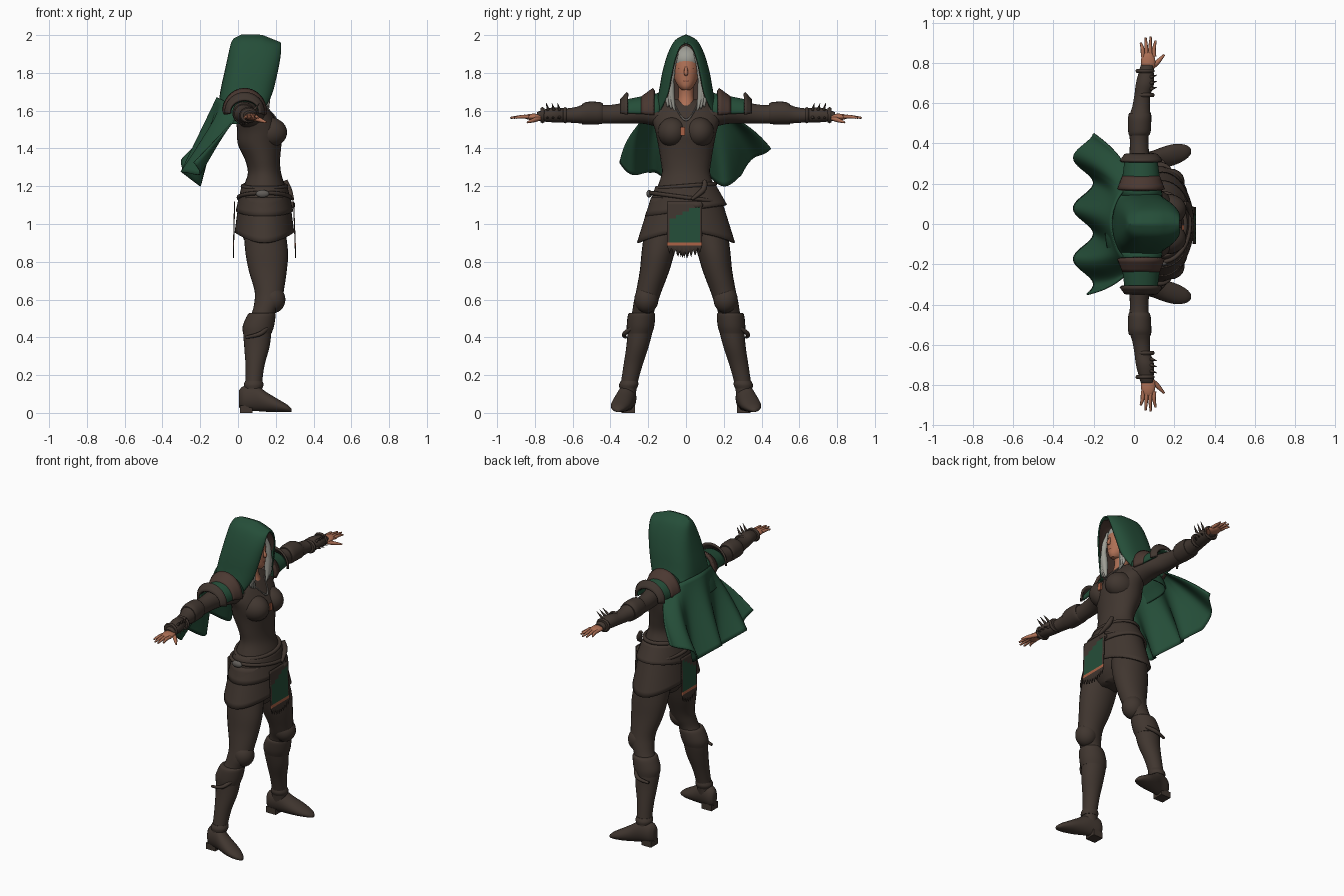
import bpy, bmesh, math
from math import sin, cos, pi, radians
from mathutils import Vector

cube = bpy.data.objects.get("Cube")
if cube:
    bpy.data.objects.remove(cube, do_unlink=True)


def material(name, r, g, b):
    m = bpy.data.materials.new(name)
    m.use_nodes = True
    m.diffuse_color = (r, g, b, 1)
    node = m.node_tree.nodes["Principled BSDF"]
    node.inputs["Base Color"].default_value = (r, g, b, 1)
    node.inputs["Roughness"].default_value = 0.9
    return m


LEATHER = material("brown leather", .052, .037, .029)
TRIM = material("dark red leather", .07, .04, .031)
GREEN = material("green cloth", .018, .075, .04)
SKIN = material("skin", .42, .16, .09)
LIPS = material("lips and brows", .25, .08, .05)
HAIR = material("grey hair", .34, .34, .3)
METAL = material("dull metal", .12, .11, .1)
HEM = material("orange thread", .4, .12, .06)


def finish(name, bm, mats, angle=50):
    """Turn a bmesh into a smooth shaded object."""
    mesh = bpy.data.meshes.new(name)
    bmesh.ops.recalc_face_normals(bm, faces=bm.faces)
    bm.to_mesh(mesh)
    bm.free()
    for m in mats:
        mesh.materials.append(m)
    mesh.shade_smooth()
    mesh.set_sharp_from_angle(angle=radians(angle))
    ob = bpy.data.objects.new(name, mesh)
    bpy.context.collection.objects.link(ob)
    return ob


def sheet(name, func, nu, nv, mats, thick=0, rule=None, inner=0):
    """Surface from func(u, v); thick adds a solidify, rule picks face colours."""
    bm = bmesh.new()
    rows = [[bm.verts.new(func(i / nu, j / nv)) for i in range(nu + 1)] for j in range(nv + 1)]
    for j in range(nv):
        for i in range(nu):
            f = bm.faces.new((rows[j][i], rows[j][i + 1], rows[j + 1][i + 1], rows[j + 1][i]))
            if rule:
                f.material_index = rule((i + .5) / nu, (j + .5) / nv)
    bmesh.ops.remove_doubles(bm, verts=bm.verts, dist=1e-5)
    ob = finish(name, bm, mats)
    if thick:
        mod = ob.modifiers.new("thickness", "SOLIDIFY")
        mod.thickness = thick
        mod.offset = 0
        mod.material_offset = inner
    return ob


def spline(rows, t):
    """Catmull-Rom interpolation through rows of numbers, t from 0 to 1."""
    n = len(rows) - 1
    k = min(int(t * n), n - 1)
    t = t * n - k
    a, b, c, d = (rows[max(0, min(n, k + i))] for i in (-1, 0, 1, 2))
    return [q + t / 2 * (r - p + t * (2 * p - 5 * q + 4 * r - s + t * (3 * (q - r) + s - p)))
            for p, q, r, s in zip(a, b, c, d)]


def loft(name, axis, rings, mat, side=1, steps=4):
    """Closed body of elliptical rings: position, two centres, two radii."""
    nv = (len(rings) - 1) * steps + 2

    def point(u, v):
        j = round(v * nv)
        pos, c, d, r, s = spline(rings, min(max((j - 1) / (nv - 2), 0), 1))
        if j in (0, nv):
            r = s = 0
        p = [c + r * cos(u * 2 * pi), d + s * sin(u * 2 * pi)]
        p.insert(axis, pos)
        return Vector((p[0], p[1] * side, p[2]))
    return sheet(name, point, 24, nv, [mat])


def ball(name, centre, size, mat, side=1):
    bm = bmesh.new()
    bmesh.ops.create_uvsphere(bm, u_segments=24, v_segments=14, radius=1)
    bmesh.ops.scale(bm, vec=size, verts=bm.verts)
    x, y, z = centre
    bmesh.ops.translate(bm, vec=(x, y * side, z), verts=bm.verts)
    return finish(name, bm, [mat])


def box(name, centre, size, mat):
    bm = bmesh.new()
    bmesh.ops.create_cube(bm, size=1)
    bmesh.ops.scale(bm, vec=size, verts=bm.verts)
    bmesh.ops.translate(bm, vec=centre, verts=bm.verts)
    return finish(name, bm, [mat], 30)


def tube(name, points, radii, mat, side=1, cyclic=False):
    curve = bpy.data.curves.new(name, "CURVE")
    curve.dimensions = "3D"
    curve.bevel_depth = 1
    curve.bevel_resolution = 2
    curve.use_fill_caps = True
    line = curve.splines.new("POLY")
    line.points.add(len(points) - 1)
    line.use_cyclic_u = cyclic
    for p, (x, y, z), r in zip(line.points, points, radii):
        p.co = (x, y * side, z, 1)
        p.radius = r
    curve.materials.append(mat)
    ob = bpy.data.objects.new(name, curve)
    bpy.context.collection.objects.link(ob)
    return ob


def strand(name, keys, mat, side=1, n=12):
    """Tapered tube through keys of x, y, z, radius."""
    rows = [spline(keys, i / n) for i in range(n + 1)]
    return tube(name, [r[:3] for r in rows], [r[3] for r in rows], mat, side)


def band(name, x, z, rx, ry, tilt, r, mat):
    """Belt loop round the body, tilted sideways."""
    pts = [(x + rx * cos(a), ry * sin(a), z + tilt * sin(a)) for a in (i * pi / 20 for i in range(40))]
    return tube(name, pts, [r] * len(pts), mat, cyclic=True)


# Torso, neck and head
loft("torso", 2, [(1.66, .07, 0, .05, .06), (1.63, .07, 0, .08, .14), (1.57, .09, 0, .1, .18),
                  (1.49, .115, 0, .12, .162), (1.42, .115, 0, .115, .148), (1.34, .13, 0, .093, .135),
                  (1.27, .14, 0, .088, .128), (1.2, .14, 0, .11, .15), (1.12, .14, 0, .13, .18),
                  (1, .14, 0, .13, .2), (.92, .14, 0, .11, .18), (.86, .14, 0, .07, .09)], LEATHER)
loft("neck", 2, [(1.75, .1, 0, .045, .042), (1.68, .095, 0, .042, .04), (1.62, .11, 0, .045, .045),
                 (1.57, .14, 0, .04, .03)], SKIN)
loft("head", 2, [(1.93, .09, 0, .03, .025), (1.9, .09, 0, .075, .058), (1.83, .1, 0, .086, .07),
                 (1.77, .108, 0, .078, .062), (1.73, .125, 0, .058, .042), (1.71, .14, 0, .03, .022)], SKIN)
ball("hair_cap", (.085, 0, 1.87), (.095, .08, .075), HAIR)
strand("nose", [(.175, 0, 1.84, .006), (.193, 0, 1.8, .011), (.185, 0, 1.79, .007)], SKIN)
ball("mouth", (.179, 0, 1.758), (.007, .019, .006), LIPS)

# Hood: horseshoe sections, open at the face; lining inside
HOOD = [(2, -.02, .23, 0, 158), (1.97, -.035, .232, .055, 158), (1.9, -.05, .23, .093, 156),
        (1.8, -.07, .215, .122, 154), (1.7, -.09, .195, .14, 150), (1.64, -.1, .175, .155, 142),
        (1.58, -.125, .15, .18, 134), (1.53, -.14, .13, .19, 124)]


def hood(u, v):
    z, back, front, w, limit = spline(HOOD, v)
    a = radians(limit) * (2 * u - 1)
    c, s = cos(a), sin(a)
    x = (back + front) / 2 - (front - back) / 2 * math.copysign(abs(c) ** .7, c)
    drop = (max(0, x - .12) * .4 + max(0, .02 - x) * .5) * max(0, 1 - v * 2)
    return Vector((x, w * math.copysign(abs(s) ** .6, s), z - drop))


sheet("hood", hood, 40, 28, [GREEN, TRIM], .008, inner=0)
sheet("hood_lining", lambda u, v: hood(u, .03 + v * .65) * .98 + Vector((.001, 0, .036)) - Vector((0, 0, .012)),
      40, 20, [TRIM])


# Cape: hangs from the neckline to a folded, lopsided hem
def cape(u, v):
    t = 2 * u - 1
    a = radians(100) * t
    top = Vector((.01 - .12 * cos(a), .19 * sin(a), 1.61 + .06 * cos(a)))
    x = -.25 - .05 * cos(2 * pi * (t - .07) / .63)
    lift = max(0, abs(t) - .6) * (.5 if t > 0 else .25)
    hem = Vector((x, .05 + .4 * t, 1.2 + .75 * (-.2 - x) + lift))
    return top.lerp(hem, v) + Vector((0, .03 * t * sin(pi * v), 0))


sheet("cape", cape, 60, 18, [GREEN], .008)


# Hip armour: flared skirt, wrap and belts
def flare(z, hem, r0, r1, dip, slant):
    def point(u, v):
        a = u * 2 * pi
        rx, ry = (p + (q - p) * v for p, q in zip(r0, r1))
        low = hem - dip * abs(sin(a)) ** 2 + slant * sin(a)
        return Vector((.14 + rx * cos(a), ry * sin(a), z + (low - z) * v))
    return point


sheet("skirt", flare(1.14, .955, (.128, .18), (.153, .255), .055, 0), 48, 8, [LEATHER], .01)
sheet("hip_wrap", flare(1.2, 1.07, (.115, .155), (.146, .212), .0, .03), 48, 6, [LEATHER], .012)
band("upper_belt", .14, 1.2, .114, .153, .012, .012, LEATHER)
band("lower_belt", .14, 1.14, .137, .187, -.025, .011, LEATHER)
ball("buckle", (.285, .06, 1.1), (.018, .03, .02), LEATHER)
ball("side_buckle", (.13, -.195, 1.16), (.035, .015, .02), METAL)
strand("belt_knot", [(.25, .1, 1.23, .012), (.27, .09, 1.18, .016), (.29, .03, 1.13, .008)], LEATHER)


# Cloth panels hanging at front and back, ragged below
def panel(name, x, lean, y0, y1):
    def point(u, v):
        j = round(v * 14)
        rag = .035 * (round(u * 16) % 2) + .03 * sin(pi * u) if j == 14 else 0
        low = 1.12 - .235 * min(v * 14 / 13, 1) - rag
        return Vector((x + lean * v, y0 + (y1 - y0) * u, low))

    def colour(u, v):
        if v > .93:
            return 1
        if v > .86:
            return 2
        return 0 if .08 < u < .92 and v > .42 - .4 * u else 1
    sheet(name, point, 16, 14, [GREEN, LEATHER, HEM], .006, colour)


panel("front_panel", .294, .01, -.1, .085)
panel("back_panel", -.018, -.006, -.075, .075)

# Necklace
strand("necklace", [(.14, -.06, 1.63, .004), (.19, -.03, 1.575, .004), (.203, 0, 1.55, .007),
                    (.19, .03, 1.575, .004), (.14, .06, 1.63, .004)], METAL)
box("pendant", (.243, -.018, 1.49), (.009, .024, .045), HEM)

for side, tag in ((1, "left_"), (-1, "right_")):
    ball(tag + "bust", (.165, .072, 1.485), (.095, .078, .08), LEATHER, side)
    ball(tag + "eye", (.167, .028, 1.823), (.01, .013, .005), LIPS, side)
    for k in range(3):
        strand(tag + "hair_lock", [(.15, .045 + k * .008, 1.9, .01), (.165, .074, 1.82 - k * .02, .014),
                                   (.155, .08 + k * .008, 1.7, .02), (.16, .06 + k * .018, 1.6 + k * .01, .004)],
               HAIR, side)

    # Arm with elbow guard, bracer and thorns
    loft(tag + "arm", 1, [(.12, .07, 1.57, .08, .065), (.22, .05, 1.59, .07, .06), (.32, .03, 1.587, .052, .055),
                          (.42, .025, 1.58, .046, .049), (.52, .028, 1.585, .054, .054), (.58, .035, 1.577, .044, .043),
                          (.64, .042, 1.575, .04, .037), (.7, .055, 1.578, .045, .04), (.77, .062, 1.572, .034, .028),
                          (.79, .065, 1.57, .03, .02)], LEATHER, side)
    loft(tag + "elbow_guard", 1, [(.44, .025, 1.585, .05, .052), (.46, .027, 1.587, .056, .059),
                                  (.52, .028, 1.587, .058, .06), (.55, .03, 1.582, .055, .054)], LEATHER, side)
    for y in (.64, .76):
        loft(tag + "bracer_rim", 1, [(y - .01, .055, 1.576, .042, .037), (y, .055, 1.576, .048, .043),
                                     (y + .01, .055, 1.576, .042, .037)], LEATHER, side)
    for y in (.67, .7, .73):
        for up in (-.015, .025):
            tube(tag + "thorn", [(.085, y, 1.58 + up), (.115, y + .01, 1.59 + up * 2)], [.009, .001], LEATHER, side)

    # Hand
    ball(tag + "palm", (.07, .805, 1.567), (.036, .055, .017), SKIN, side)
    for k, tip in enumerate((.9, .925, .93, .91)):
        x = .042 + k * .019
        strand(tag + "finger", [(x + .002, .83, 1.568, .01), (x, .87, 1.568, .0095),
                                (x + (k - 1.5) * .006, tip, 1.562, .005)], SKIN, side, 6)
    strand(tag + "thumb", [(.085, .775, 1.56, .013), (.118, .805, 1.55, .012), (.15, .84, 1.538, .005)], SKIN, side, 6)

    # Shoulder: green pauldron under a leather arch
    def pauldron(y0, y1, rise, rx):
        def point(u, v):
            a = pi * (u * 1.1 - .05)
            y = y0 + (y1 - y0) * v
            r = rx - .025 * v
            return Vector((.035 + r * cos(a), y * side, 1.595 + rise * (1 - .4 * v) * sin(a)))
        return point
    sheet(tag + "pauldron", pauldron(.14, .33, .095, .1), 20, 8, [GREEN], .01)
    sheet(tag + "shoulder_arch", pauldron(.17, .235, .118, .11), 20, 4, [TRIM], .018)
    sheet(tag + "pauldron_rim", pauldron(.31, .345, .1, .102), 20, 3, [LEATHER], .012)

    # Leg, knee guard and boot
    loft(tag + "leg", 2, [(.97, .14, .12, .11, .1), (.85, .152, .147, .113, .088), (.75, .158, .167, .1, .078),
                          (.65, .165, .195, .078, .068), (.59, .16, .212, .073, .064), (.53, .135, .228, .062, .058),
                          (.45, .105, .24, .075, .066), (.35, .1, .257, .067, .059), (.25, .09, .281, .05, .05),
                          (.15, .083, .302, .044, .044), (.08, .075, .312, .05, .045)], LEATHER, side)
    ball(tag + "knee_guard", (.185, .21, .6), (.066, .064, .072), LEATHER, side)
    loft(tag + "boot_cuff", 2, [(.53, .13, .232, .062, .06), (.52, .125, .235, .074, .072),
                                (.46, .108, .241, .083, .073), (.42, .102, .246, .075, .066)], LEATHER, side)
    strand(tag + "boot_strap", [(.04, .32, .4, .008), (.12, .325, .42, .012), (.175, .255, .47, .01)], LEATHER, side)
    loft(tag + "ankle_band", 2, [(.17, .084, .3, .045, .045), (.15, .083, .303, .052, .051),
                                 (.13, .083, .306, .047, .046)], LEATHER, side)
    loft(tag + "foot", 0, [(.006, .3, .075, .022, .045), (.03, .305, .077, .042, .065), (.09, .315, .08, .048, .07),
                           (.15, .332, .058, .053, .052), (.21, .347, .039, .051, .035), (.26, .357, .024, .034, .02),
                           (.283, .36, .014, .012, .009)], LEATHER, side)
    box(tag + "heel", (.044, .306 * side, .019), (.068, .07, .038), LEATHER)
